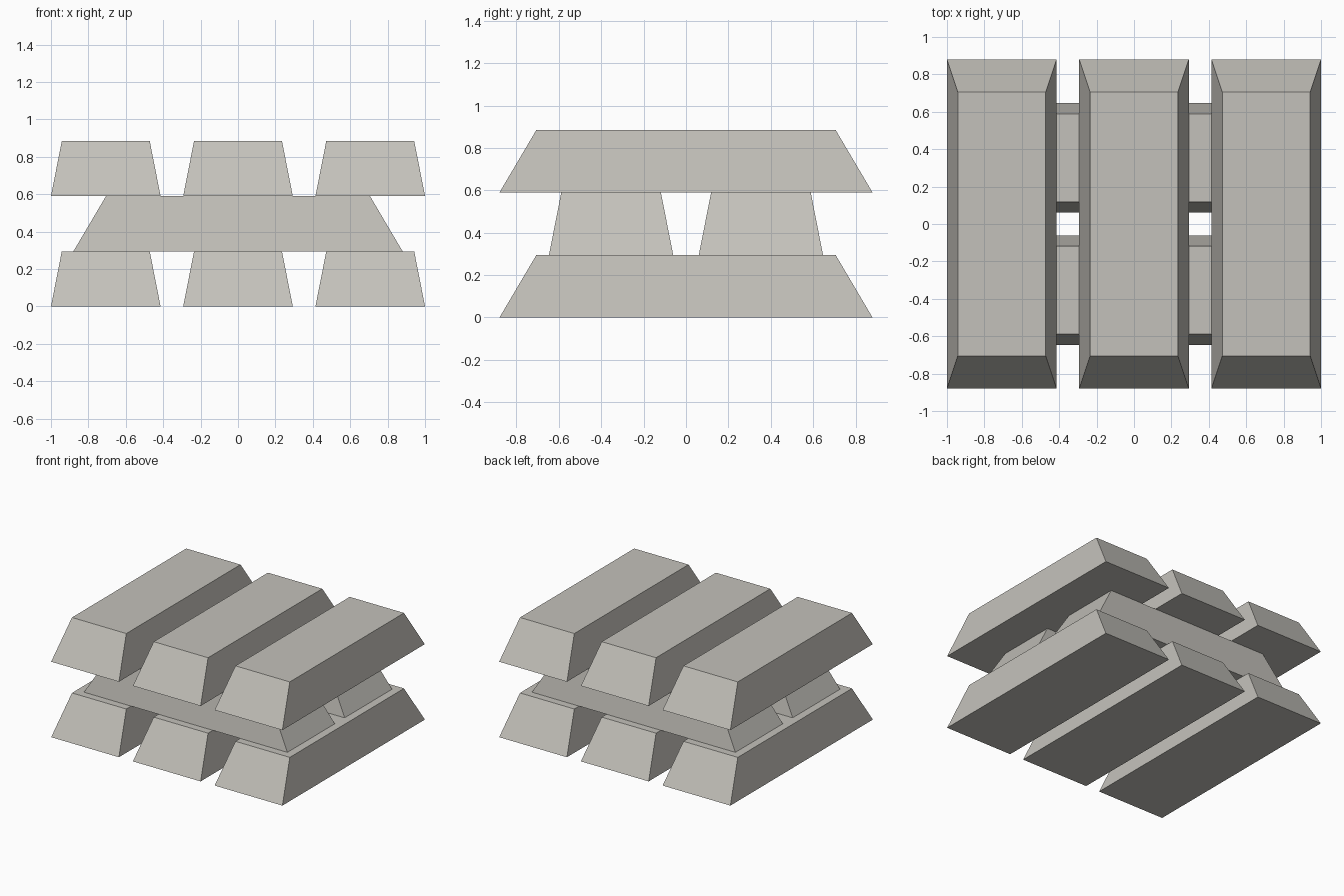
import bpy
import bmesh
from math import pi
from mathutils import Matrix

cube = bpy.data.objects.get("Cube")
if cube:
    bpy.data.objects.remove(cube, do_unlink=True)

# Bar proportions: half sizes of the base, taper of the top, height
HALF_W, HALF_L, TAPER, HEIGHT = 0.293, 0.88, 0.802, 0.295
PITCH = 0.707

# Pale warm grey metal
colour = (0.55, 0.535, 0.495, 1)
metal = bpy.data.materials.new("pale_grey_metal")
metal.use_nodes = True
metal.diffuse_color = colour
metal.node_tree.nodes["Principled BSDF"].inputs["Base Color"].default_value = colour


def bar_mesh():
    """Tapered ingot, long along y, resting on z = 0."""
    bm = bmesh.new()
    bmesh.ops.create_cube(bm, size=2)
    for v in bm.verts:
        s = TAPER if v.co.z > 0 else 1
        v.co = (v.co.x * HALF_W * s, v.co.y * HALF_L * s, (v.co.z + 1) / 2 * HEIGHT)
    mesh = bpy.data.meshes.new("bar")
    bm.to_mesh(mesh)
    bm.free()
    mesh.materials.append(metal)
    return mesh


bar = bar_mesh()


def add_layer(name, level, count, turn):
    """Row of evenly spaced bars, turned about z, at a stacking level."""
    for i in range(count):
        offset = (i - (count - 1) / 2) * PITCH
        obj = bpy.data.objects.new(f"{name}_bar_{i + 1}", bar)
        bpy.context.collection.objects.link(obj)
        obj.matrix_world = (Matrix.Translation((0, 0, level * HEIGHT))
                            @ Matrix.Rotation(turn, 4, "Z")
                            @ Matrix.Translation((offset, 0, 0)))


# Three bars, two crosswise, three on top
add_layer("bottom", 0, 3, 0)
add_layer("middle", 1, 2, pi / 2)
add_layer("top", 2, 3, 0)
